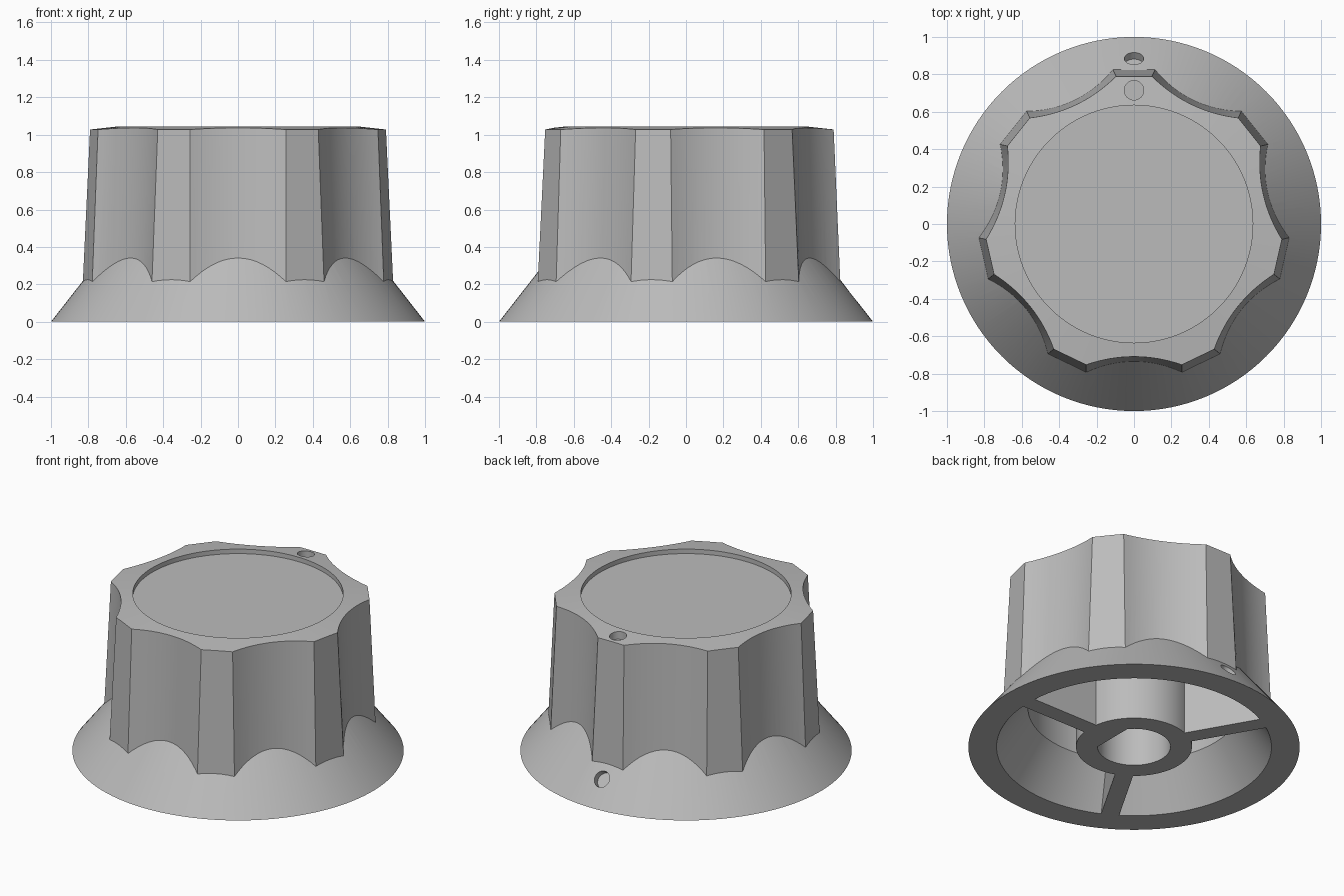
import bpy, bmesh
from math import cos, sin, pi, sqrt, atan2, radians
from mathutils import Matrix, Vector

if "Cube" in bpy.data.objects:
    bpy.data.objects.remove(bpy.data.objects["Cube"], do_unlink=True)

grey = bpy.data.materials.new("plain grey")
grey.use_nodes = True
COLOUR = (0.5, 0.5, 0.5, 1)
grey.diffuse_color = COLOUR
grey.node_tree.nodes["Principled BSDF"].inputs["Base Color"].default_value = COLOUR

LOBES = 7


def loft(name, loops):
    """Closed solid through a stack of equal-length point loops."""
    bm = bmesh.new()
    rings = [[bm.verts.new(p) for p in loop] for loop in loops]
    n = len(rings[0])
    for a, b in zip(rings, rings[1:]):
        for i in range(n):
            j = (i + 1) % n
            bm.faces.new((a[i], a[j], b[j], b[i]))
    bm.faces.new(rings[0][::-1])
    bm.faces.new(rings[-1])
    bmesh.ops.recalc_face_normals(bm, faces=bm.faces)
    mesh = bpy.data.meshes.new(name)
    bm.to_mesh(mesh)
    bm.free()
    mesh.materials.append(grey)
    ob = bpy.data.objects.new(name, mesh)
    bpy.context.collection.objects.link(ob)
    return ob


def circle(r, z, n=128):
    return [(r * cos(2 * pi * i / n), r * sin(2 * pi * i / n), z) for i in range(n)]


def turned(name, profile, n=128):
    return loft(name, [circle(r, z, n) for r, z in profile])


def boolean(target, tool, operation):
    """Apply one boolean and discard the tool."""
    tool.hide_render = True
    mod = target.modifiers.new(operation.lower(), 'BOOLEAN')
    mod.operation = operation
    mod.solver = 'EXACT'
    mod.object = tool
    bpy.context.view_layer.objects.active = target
    bpy.ops.object.modifier_apply(modifier=mod.name)
    bpy.data.objects.remove(tool, do_unlink=True)


def fluted_outline(z, scallop_steps=16, lobe_steps=6):
    """Outline with hollow scallops and flat lobes, one lobe towards +y."""
    half = 0.256
    corner_r = 0.832 - 0.046 * (z - 0.23)
    corner_y = sqrt(corner_r ** 2 - half ** 2)
    middle_y = 0.738 - 0.036 * (z - 0.23)
    points = []
    for k in range(LOBES):
        turn = Matrix.Rotation(2 * pi * k / LOBES + pi, 3, 'Z')
        following = Matrix.Rotation(2 * pi * (k + 1) / LOBES + pi, 3, 'Z')
        for i in range(scallop_steps):
            t = 1 - 2 * i / scallop_steps
            y = middle_y + (corner_y - middle_y) * t * t
            points.append(turn @ Vector((half * t, y, z)))
        start = turn @ Vector((-half, corner_y, z))
        end = following @ Vector((half, corner_y, z))
        points += [start.lerp(end, i / lobe_steps) for i in range(lobe_steps)]
    return points


# Fluted grip with a slightly coned top and a shallow round recess
rim = fluted_outline(1.03)
for p in rim:
    p.z = 1.045 - 0.11 * (p.xy.length - 0.635)
angles = [atan2(p.y, p.x) for p in rim]
recess = [[(0.635 * cos(a), 0.635 * sin(a), z) for a in angles] for z in (1.045, 1.015)]
knob = loft("knob", [fluted_outline(0.12), rim] + recess)

# Flared skirt
skirt = turned("skirt", [(1, 0), (0.68, 0.41)])
boolean(knob, skirt, 'UNION')

# Hollow underside, leaving the central hub and three ribs standing
cavity = turned("cavity", [(0.844, -0.02), (0.64, 0.27), (0.64, 0.9)])
boolean(cavity, turned("hub", [(0.35, -0.2), (0.35, 1.2)], 64), 'DIFFERENCE')
for k in range(3):
    turn = Matrix.Rotation(2 * pi * k / 3, 3, 'Z')
    corners = ((0.1, -0.055), (1.2, -0.055), (1.2, 0.055), (0.1, 0.055))
    rib = loft("rib", [[turn @ Vector((x, y, z)) for x, y in corners] for z in (-0.2, 1.2)])
    boolean(cavity, rib, 'DIFFERENCE')
boolean(knob, cavity, 'DIFFERENCE')

# Shaft bore with one flat side
bore = loft("bore", [[(min(x, 0.17), y, z) for x, y, z in circle(0.22, z, 64)
                      if abs(y) < 0.14 or x < 0.17] for z in (-0.1, 0.75)])
boolean(knob, bore, 'DIFFERENCE')

# Pointer dimples: one on the top face, one square to the skirt
for place, tilt in (((0, 0.715, 1.035), 0), ((0, 0.885, 0.147), -52)):
    dimple = turned("dimple", [(0.052, -0.045), (0.052, 0.05)], 32)
    dimple.data.transform(Matrix.Translation(place) @ Matrix.Rotation(radians(tilt), 4, 'X'))
    boolean(knob, dimple, 'DIFFERENCE')

# Smooth curved walls, keep real edges crisp
bpy.ops.object.select_all(action='DESELECT')
knob.select_set(True)
bpy.context.view_layer.objects.active = knob
bpy.ops.object.shade_smooth_by_angle(angle=radians(20))
